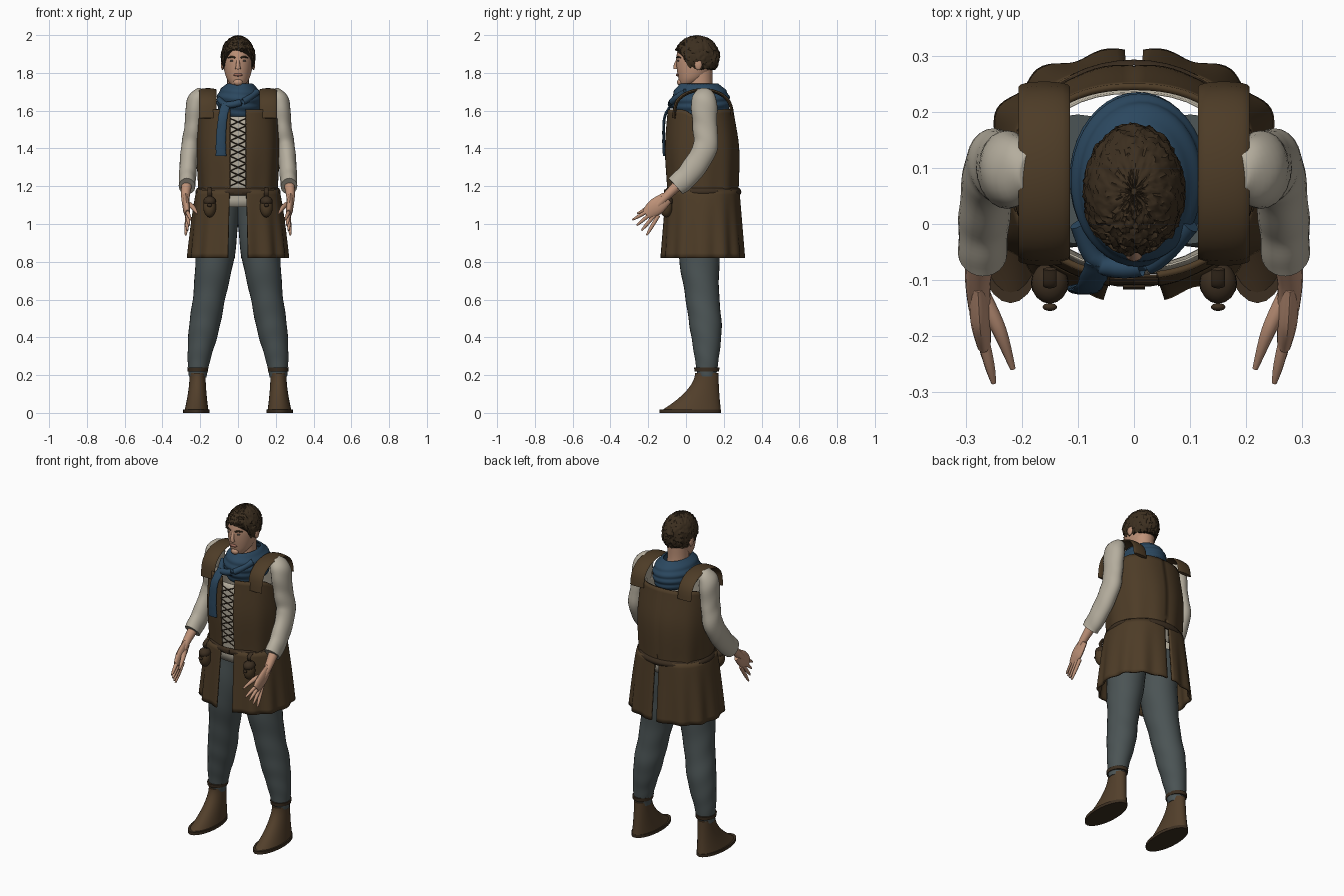
import bpy, bmesh, random
from math import sin, cos, pi, exp, asin, radians, copysign
from mathutils import Vector

random.seed(4)
cube = bpy.data.objects.get("Cube")
if cube:
    bpy.data.objects.remove(cube)


def material(name, red, green, blue):
    colour = (red, green, blue, 1)
    made = bpy.data.materials.new(name)
    made.use_nodes = True
    made.diffuse_color = colour
    made.node_tree.nodes["Principled BSDF"].inputs["Base Color"].default_value = colour
    return made


LEATHER = material("brown leather", .075, .045, .02)
DARK = material("dark leather", .045, .028, .015)
BOOT = material("boot leather", .085, .05, .024)
LINEN = material("linen", .46, .42, .34)
SKIN = material("skin", .52, .29, .19)
HAIR = material("dark hair", .045, .028, .014)
BLUE = material("blue cloth", .024, .064, .115)
GREY = material("grey wool", .07, .088, .09)
LIP = material("lips", .32, .14, .1)
EYE = material("eye", .12, .1, .08)


def spline(rows, t):
    """Smoothly interpolate a list of equal-length rows, t from 0 to 1."""
    last = len(rows) - 1
    f = min(max(t, 0), 1) * last
    i = min(int(f), last - 1)
    f -= i
    before, start, end, after = [rows[min(max(i + k, 0), last)] for k in (-1, 0, 1, 2)]
    return [b + f * ((c - a) + f * ((2 * a - 5 * b + 4 * c - d) + f * (3 * (b - c) + d - a))) / 2
            for a, b, c, d in zip(before, start, end, after)]


def grid(name, surface, across, along, mat, wrap=True, cap=True, thick=0, mirror=False, smooth=True):
    """Mesh the surface(u, v); wrap closes it around u, cap closes both ends."""
    bm = bmesh.new()
    columns = across if wrap else across + 1
    rings = [[bm.verts.new(surface(i / across, j / along)) for i in range(columns)]
             for j in range(along + 1)]
    for lower, upper in zip(rings, rings[1:]):
        for i in range(across):
            k = (i + 1) % columns
            bm.faces.new((lower[i], lower[k], upper[k], upper[i]))
    if wrap and cap:
        bm.faces.new(reversed(rings[0]))
        bm.faces.new(rings[-1])
    bmesh.ops.recalc_face_normals(bm, faces=bm.faces)
    mesh = bpy.data.meshes.new(name)
    bm.to_mesh(mesh)
    bm.free()
    mesh.materials.append(mat)
    mesh.polygons.foreach_set("use_smooth", [smooth] * len(mesh.polygons))
    mesh.set_sharp_from_angle(angle=radians(50))
    part = bpy.data.objects.new(name, mesh)
    bpy.context.collection.objects.link(part)
    if thick:
        solid = part.modifiers.new("thickness", "SOLIDIFY")
        solid.thickness, solid.offset = thick, 0
    if mirror:
        part.modifiers.new("mirror", "MIRROR")


def oval(angle, cx, cy, rx, ry, z, power=1):
    """Point on a squarish level oval; angle 0 is the front, pi the back."""
    s, c = sin(angle), cos(angle)
    return Vector((cx + rx * copysign(abs(s) ** power, s), cy - ry * copysign(abs(c) ** power, c), z))


def limb(name, rows, mat, flat=1, seg=16, steps=20, ripple=0, mirror=False):
    """Tube along a path; rows are x, y, z, sideways radius, and flat scales the other radius."""
    def surface(u, v):
        x, y, z, radius = spline(rows, v)
        ahead, behind = spline(rows, v + .01), spline(rows, v - .01)
        course = (Vector(ahead[:3]) - Vector(behind[:3])).normalized()
        side = Vector((0, 0, 1)) if abs(course.x) > .9 else Vector((1, 0, 0))
        side = (side - course * side.dot(course)).normalized()
        angle = 2 * pi * u
        radius *= 1 + ripple * sin(40 * v + 3 * sin(angle))
        return Vector((x, y, z)) + radius * (side * cos(angle) + course.cross(side) * flat * sin(angle))
    grid(name, surface, seg, steps, mat, mirror=mirror)


def ball(name, x, y, z, rx, ry, rz, mat, mirror=False):
    def surface(u, v):
        tilt = pi * (.03 + .94 * v)
        return oval(2 * pi * u, x, y, rx * sin(tilt), ry * sin(tilt), z - rz * cos(tilt))
    grid(name, surface, 16, 10, mat, mirror=mirror)


# Legs and hem bands
limb("trousers", [(.1, .08, 1.1, .11), (.12, .07, .85, .104), (.15, .085, .63, .086), (.18, .105, .45, .08),
                  (.205, .11, .3, .062), (.214, .11, .19, .046)],
     GREY, flat=1.05, seg=28, steps=50, ripple=.013, mirror=True)
limb("hem_bands", [(.213, .11, .22, .054), (.213, .11, .24, .056)], DARK, flat=1.2, steps=2, mirror=True)


# Boots taper from a long foot to a round ankle
def boot(u, v):
    foot = (1 - v) ** 1.8
    return oval(2 * pi * u, .214 + .006 * foot, .11 - .085 * foot, .042 + .022 * foot,
                .062 + .098 * foot, .01 + .2 * v)


grid("boots", boot, 28, 20, BOOT, mirror=True)
grid("soles", lambda u, v: oval(2 * pi * u, .22, .022, .07, .163, .018 * v), 28, 1, DARK, mirror=True)

# Fitted torso, from waist to shoulders: centre, half width, half depth
TORSO = [(.09, .2, .18), (.085, .212, .19), (.075, .2, .165)]


def torso(angle, z, grow=0):
    cy, rx, ry = spline(TORSO, (z - 1.15) * 2)
    return oval(angle, 0, cy, rx + grow, ry + grow, z, .88)


def vest(u, v):
    angle = .12 + u * (pi - .12)
    top = 1.607 - .05 * exp(-((angle - pi / 2) / .3) ** 2)
    point = torso(angle, 1.16 + v * (top - 1.16), .004 * sin(9 * angle) * (1 - v))
    point.x = max(point.x, .042 if angle < 1 else 0)
    return point


def strap(angle):
    return .16, .09 - .155 * cos(angle), 1.56 + .15 * sin(angle) ** .7, .046


grid("vest", vest, 44, 20, LEATHER, wrap=False, thick=.012, mirror=True)
grid("undershirt", lambda u, v: torso(2 * pi * u, 1.09 + v * .48, -.016), 40, 12, LINEN, cap=False, thick=.004)
limb("shoulder_straps", [strap(pi * i / 8) for i in range(8)] + [strap(3.1)], LEATHER, flat=.2, mirror=True)

# Crossed lacing over the chest opening
for i in range(9):
    z = 1.2 + i * .04
    y = torso(0, z).y
    limb("lacing", [(-.044, y, z, .003), (.044, y, z + .04, .003)], DARK, seg=6, steps=2, mirror=True)


# Split skirt with soft folds
def skirt(u, v):
    angle = .15 + u * (pi - .19)
    fold = .007 * v * sin(13 * angle)
    point = oval(angle, 0, .088, .212 + .047 * v ** .7 + fold, .19 + .024 * v + fold, 1.18 - .36 * v, .85)
    point.x = max(point.x, .042 - .015 * v if angle < 1 else .012)
    return point


def belt(u, v):
    bulge = .01 * sin(pi * v)
    return oval(2 * pi * u, 0, .09, .216 + bulge, .193 + bulge, 1.15 + .04 * v)


grid("skirt", skirt, 70, 14, LEATHER, wrap=False, thick=.011, mirror=True)
grid("belt", belt, 48, 8, DARK, cap=False)
limb("belt_buckle", [(-.02, -.112, 1.17, .015), (.02, -.112, 1.17, .015)], DARK, flat=.3, steps=2)

# Belt pouches with flap, loop and stud
ball("pouches", .15, -.105, 1.09, .034, .034, .055, LEATHER, mirror=True)
ball("pouch_flaps", .15, -.105, 1.12, .033, .037, .028, DARK, mirror=True)
limb("pouch_loops", [(.15, -.09, 1.13, .012), (.15, -.11, 1.17, .012), (.15, -.08, 1.19, .012)],
     DARK, flat=.4, mirror=True)
ball("pouch_studs", .15, -.148, 1.1, .013, .007, .01, DARK, mirror=True)

# Arms and hands
limb("sleeves", [(.18, .09, 1.7, .03), (.22, .095, 1.65, .05), (.235, .1, 1.52, .048), (.254, .1, 1.4, .048),
                 (.266, .02, 1.27, .046), (.27, -.055, 1.2, .043)],
     LINEN, flat=1.35, seg=24, steps=44, ripple=.02, mirror=True)
limb("forearms", [(.27, -.03, 1.22, .03), (.278, -.1, 1.15, .023), (.275, -.15, 1.1, .02)], SKIN, mirror=True)
limb("palms", [(.278, -.1, 1.14, .014), (.274, -.16, 1.09, .019), (.268, -.21, 1.05, .013)],
     SKIN, flat=2.4, mirror=True)


# Spread fingers fan downward from the palm
def finger(i, reach):
    angle = .5 + .17 * i
    return (.27 - (.02 - .009 * i) * reach, -.2 + .014 * i - .095 * cos(angle) * reach,
            1.07 - .015 * i - .1 * sin(angle) * reach, .0105 - .006 * reach ** 3)


for i in range(4):
    limb("finger", [finger(i, k / 4) for k in range(-1, 5)], SKIN, seg=10, steps=10, mirror=True)
limb("thumbs", [(.272, -.125, 1.11, .016), (.24, -.19, 1.09, .013), (.216, -.258, 1.055, .005)],
     SKIN, seg=10, steps=10, mirror=True)

# Head and neck; head levels are height, centre, half width, half depth
HEAD = [(1.73, 0, .03, .03), (1.77, .03, .06, .07), (1.83, .05, .076, .1),
        (1.89, .06, .08, .11), (1.95, .06, .066, .09), (1.98, .06, .02, .03)]


def head(u, v):
    z, cy, rx, ry = spline(HEAD, v)
    return oval(2 * pi * u, 0, cy, rx, ry, z)


grid("head", head, 36, 32, SKIN)
limb("neck", [(0, .09, 1.6, .07), (0, .075, 1.72, .06), (0, .075, 1.82, .06)], SKIN, flat=1.1)

# Face
limb("nose", [(0, -.044, 1.875, .007), (0, -.056, 1.84, .011), (0, -.055, 1.82, .015)], SKIN, flat=.8)
ball("eyes", .031, -.041, 1.864, .012, .006, .005, EYE, mirror=True)
limb("brows", [(.014, -.049, 1.88, .004), (.034, -.044, 1.885, .005), (.053, -.027, 1.88, .003)],
     HAIR, steps=8, mirror=True)
ball("lips", 0, -.045, 1.79, .024, .009, .008, LIP)
ball("chin", 0, -.03, 1.75, .025, .018, .018, SKIN)
ball("ears", .082, .065, 1.845, .009, .02, .03, SKIN, mirror=True)


# Short curly hair with a ragged hairline
def curls(u, v):
    away = min(u, 1 - u) * 2 * pi
    low = 1.822 + .1 / (1 + exp((away - .95) * 8)) + random.uniform(-.007, .007)
    start = asin((low - 1.885) / .112)
    rise = start + v * (pi / 2 - .05 - start)
    width = cos(rise) * random.uniform(.95, 1.04)
    height = 1.885 + .112 * sin(rise) + random.uniform(-.003, .003)
    return oval(2 * pi * u, 0, .058, .09 * width, .12 * width, height)


grid("hair", curls, 84, 30, HAIR, smooth=False)


# Wrapped neck scarf with rolled folds and a hanging end
def scarf(u, v):
    angle = 2 * pi * u
    radius = .1 - .01 * v + .022 * sin(pi * v) - .025 * v ** 6
    radius *= 1 + .022 * sin(26 * v + 1.5 * sin(angle))
    lift = .012 * (1 - cos(angle)) * (1 - v)
    return oval(angle, .008, .087 - .017 * v, radius, radius + .032, 1.57 + .17 * v + lift)


grid("scarf", scarf, 40, 36, BLUE, cap=False, thick=.008)
limb("scarf_end", [(-.062, -.07, 1.64, .025), (-.08, -.112, 1.57, .024), (-.09, -.118, 1.46, .026),
                   (-.09, -.114, 1.36, .028)], BLUE, flat=.3, ripple=.05)
limb("scarf_fold", [(.1, 0, 1.7, .018), (.03, -.07, 1.65, .018), (-.06, -.07, 1.63, .018), (-.1, 0, 1.66, .015)],
     BLUE)
